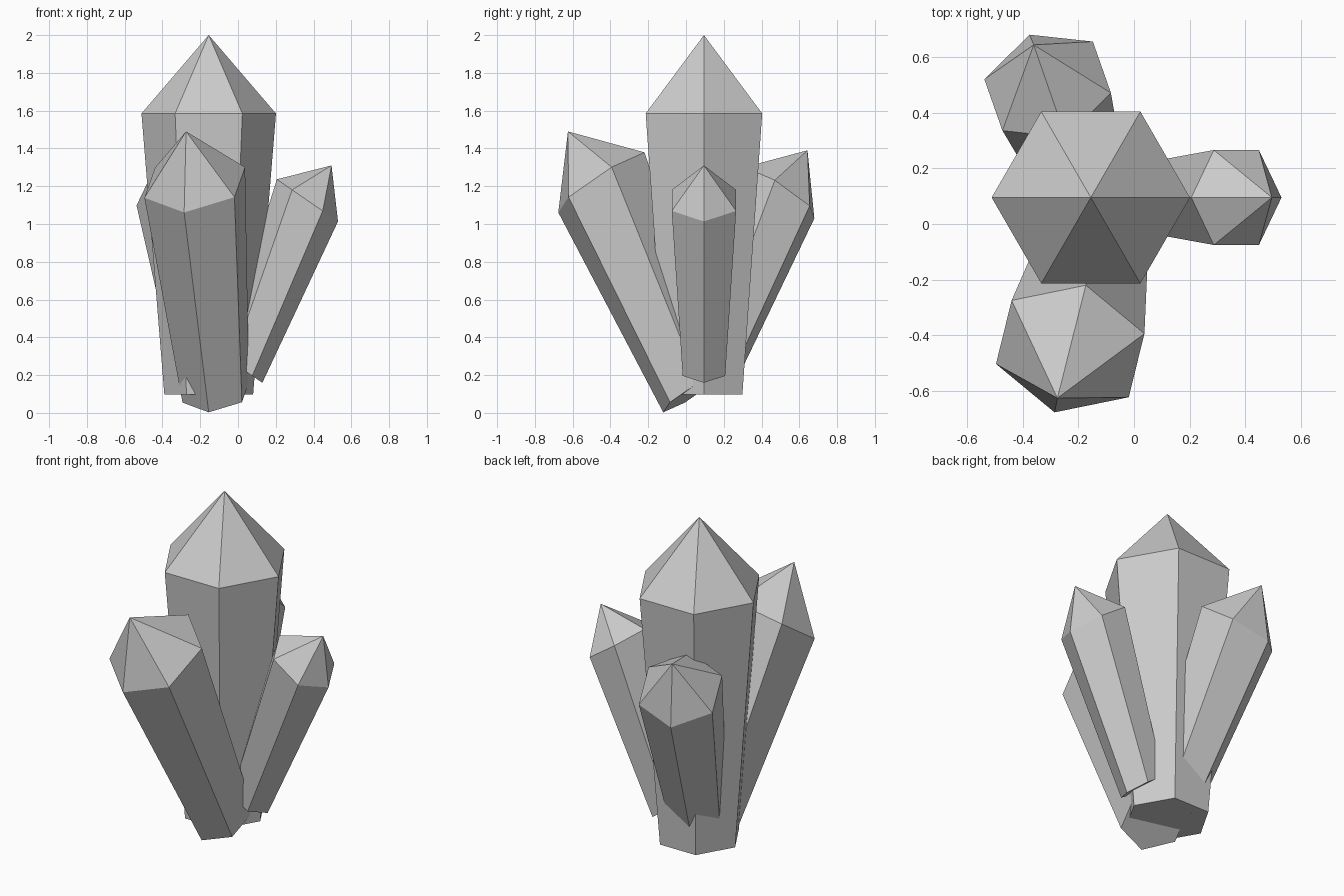
import bpy, bmesh
from mathutils import Vector, Quaternion
from math import tau

if "Cube" in bpy.data.objects:
    bpy.data.objects.remove(bpy.data.objects["Cube"])

BASE_RATIO = 0.66   # base ring radius relative to the shoulder ring


def crystal(name, base, shoulder, apex, corner):
    """Six-sided tapered shaft with a pyramid tip; corner = offset to one shoulder corner."""
    base, shoulder, apex, corner = map(Vector, (base, shoulder, apex, corner))
    axis = (apex - shoulder).normalized()
    # keep the corner square to the tip axis
    radius = corner.length
    corner = (corner - axis * corner.dot(axis)).normalized() * radius
    offsets = [Quaternion(axis, tau * i / 6) @ corner for i in range(6)]

    bm = bmesh.new()
    low = [bm.verts.new(base + o * BASE_RATIO) for o in offsets]
    high = [bm.verts.new(shoulder + o) for o in offsets]
    tip = bm.verts.new(apex)
    bm.faces.new(low[::-1])
    for i in range(6):
        j = (i + 1) % 6
        bm.faces.new((low[i], low[j], high[j], high[i]))
        bm.faces.new((high[i], high[j], tip))
    bmesh.ops.recalc_face_normals(bm, faces=bm.faces)
    mesh = bpy.data.meshes.new(name)
    bm.to_mesh(mesh)
    bm.free()
    obj = bpy.data.objects.new(name, mesh)
    bpy.context.collection.objects.link(obj)
    return obj


# Tall upright crystal
crystal("main_crystal", (-0.155, 0.095, 0.097), (-0.155, 0.095, 1.585),
        (-0.155, 0.095, 2.0), (0.356, 0, 0))
# Leaning side crystals
crystal("front_crystal", (-0.118, 0.03, 0.108), (-0.229, -0.448, 1.22),
        (-0.275, -0.625, 1.49), (-0.056, -0.2275, -0.16))
crystal("right_crystal", (0.022, 0.095, 0.233), (0.3675, 0.095, 1.125),
        (0.495, 0.095, 1.31), (0.163, 0, -0.11))
crystal("back_crystal", (-0.167, 0.109, 0.185), (-0.31, 0.495, 1.165),
        (-0.36, 0.643, 1.39), (-0.065, 0.185, -0.135))
